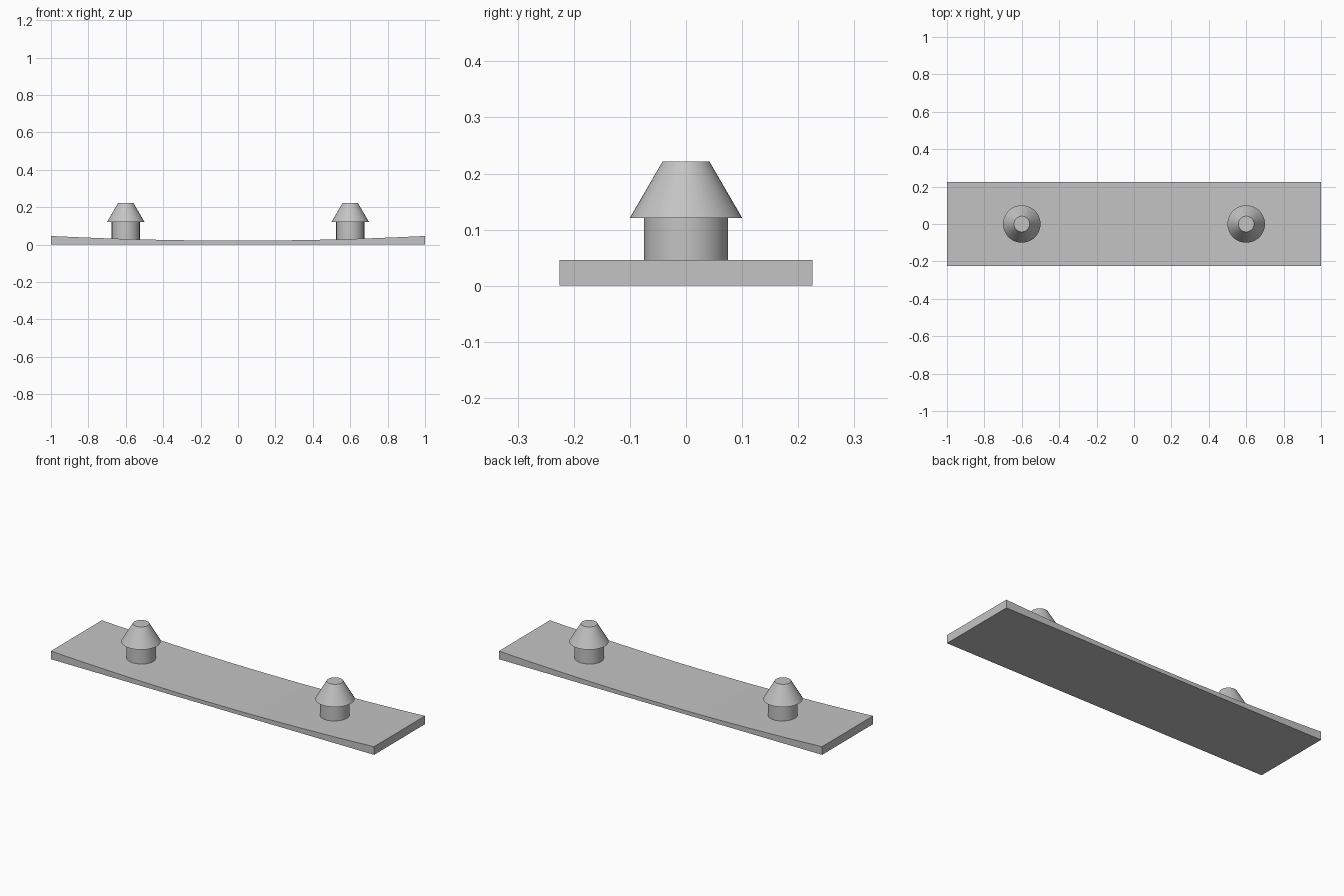
import bpy, bmesh, math

cube = bpy.data.objects.get("Cube")
if cube:
    bpy.data.objects.remove(cube, do_unlink=True)

grey = bpy.data.materials.new("plain grey")
grey.use_nodes = True
COLOUR = (0.55, 0.55, 0.55, 1)
grey.diffuse_color = COLOUR
grey.node_tree.nodes["Principled BSDF"].inputs["Base Color"].default_value = COLOUR


def make_object(name, bm):
    bmesh.ops.recalc_face_normals(bm, faces=bm.faces)
    mesh = bpy.data.meshes.new(name)
    bm.to_mesh(mesh)
    bm.free()
    mesh.materials.append(grey)
    obj = bpy.data.objects.new(name, mesh)
    bpy.context.collection.objects.link(obj)
    bpy.ops.object.select_all(action='DESELECT')
    bpy.context.view_layer.objects.active = obj
    obj.select_set(True)
    bpy.ops.object.shade_smooth_by_angle(angle=math.radians(30))
    return obj


def plate(half_width, mid_z, end_z, steps):
    """Flat-bottomed strip with a shallow hollow arc along its top."""
    bm = bmesh.new()
    xs = [-1 + 2 * i / steps for i in range(steps + 1)]
    outline = [(-1, 0), (1, 0)]
    outline += [(x, mid_z + (end_z - mid_z) * x * x) for x in reversed(xs)]
    side = bm.faces.new([bm.verts.new((x, -half_width, z)) for x, z in outline])
    new = bmesh.ops.extrude_face_region(bm, geom=[side])["geom"]
    bmesh.ops.translate(bm, vec=(0, 2 * half_width, 0),
                        verts=[v for v in new if isinstance(v, bmesh.types.BMVert)])
    return make_object("base_plate", bm)


def peg(name, x, profile, sides=48):
    """Turned peg: straight stem below an overhanging tapered head."""
    bm = bmesh.new()
    rings = []
    for r, z in profile:
        angles = [math.tau * i / sides for i in range(sides)]
        rings.append([bm.verts.new((r * math.cos(a), r * math.sin(a), z)) for a in angles])
    for low, high in zip(rings, rings[1:]):
        for i in range(sides):
            j = (i + 1) % sides
            bm.faces.new((low[i], low[j], high[j], high[i]))
    bm.faces.new(rings[0])
    bm.faces.new(rings[-1])
    obj = make_object(name, bm)
    obj.location.x = x
    return obj


plate(0.225, 0.021, 0.046, 32)

# Stem, underside of head, taper, flat tip
PEG = [(0.075, 0.015), (0.075, 0.121), (0.1, 0.121), (0.042, 0.221)]
for name, x in (("left_peg", 0.6), ("right_peg", -0.6)):
    peg(name, x, PEG)
